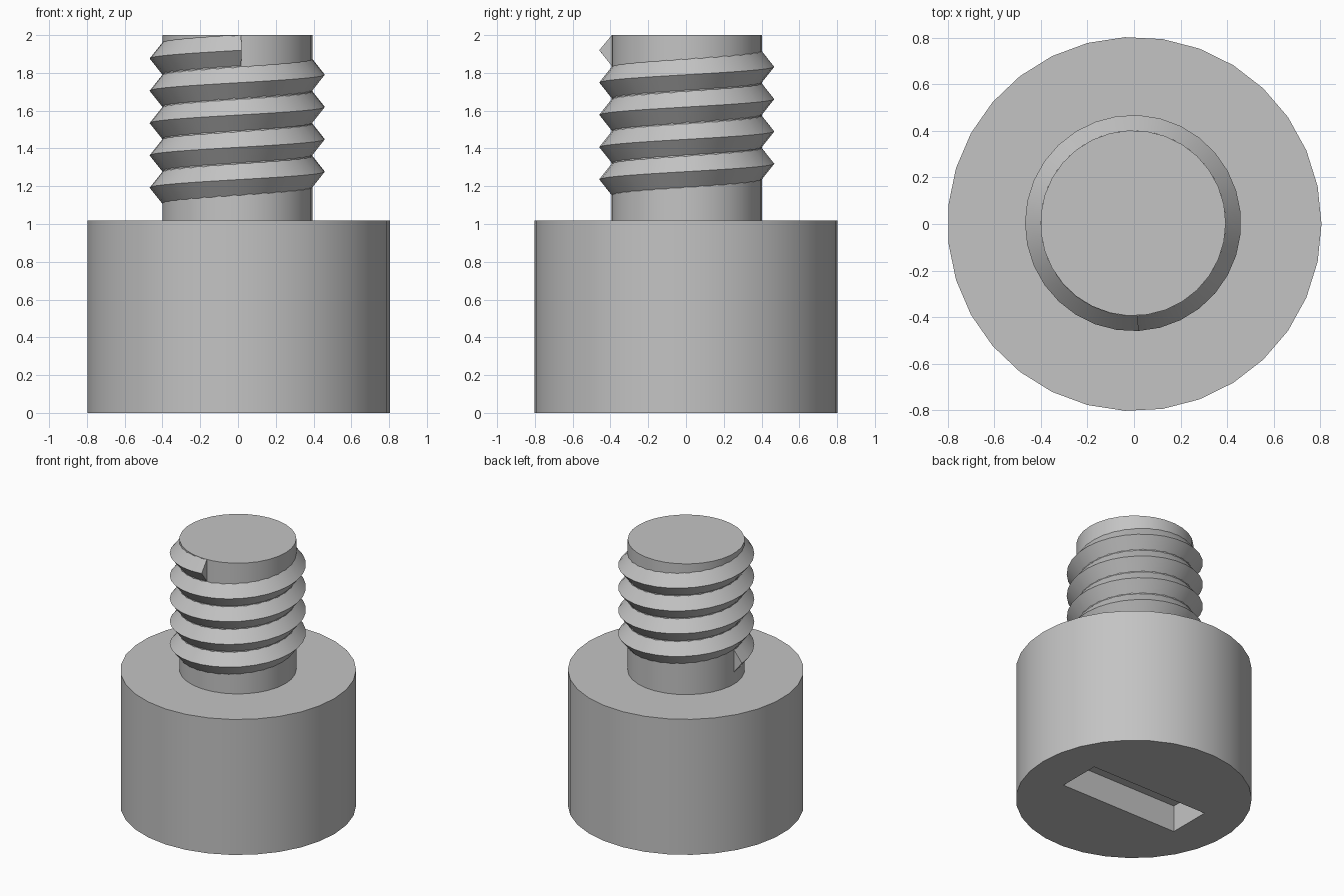
import bpy, bmesh, math
from mathutils import Vector

default = bpy.data.objects.get("Cube")
if default:
    bpy.data.objects.remove(default, do_unlink=True)

SIDES = 31
STEP = math.tau / SIDES
HEAD_TOP = 1.018
TOP = 2.0
SHAFT_CENTRE = Vector((-0.004, 0.004, 0))

steel = bpy.data.materials.new("grey_steel")
grey = (0.55, 0.55, 0.55, 1)
steel.use_nodes = True
steel.diffuse_color = grey
steel.node_tree.nodes["Principled BSDF"].inputs["Base Color"].default_value = grey


def make_object(name, bm):
    """Turn a bmesh into a steel object with outward normals."""
    bmesh.ops.recalc_face_normals(bm, faces=bm.faces)
    mesh = bpy.data.meshes.new(name)
    bm.to_mesh(mesh)
    bm.free()
    mesh.materials.append(steel)
    obj = bpy.data.objects.new(name, mesh)
    bpy.context.collection.objects.link(obj)
    return obj


def activate(obj):
    bpy.ops.object.select_all(action='DESELECT')
    obj.select_set(True)
    bpy.context.view_layer.objects.active = obj


def cylinder(name, radius, low, high, centre):
    """Upright cylinder whose first corner points along +x."""
    bm = bmesh.new()
    ring = [bm.verts.new(centre + Vector((radius * math.cos(i * STEP),
                                          radius * math.sin(i * STEP), low)))
            for i in range(SIDES)]
    base = bm.faces.new(ring)
    cap = bmesh.ops.extrude_face_region(bm, geom=[base], use_keep_orig=True)
    moved = [g for g in cap["geom"] if isinstance(g, bmesh.types.BMVert)]
    bmesh.ops.translate(bm, verts=moved, vec=(0, 0, high - low))
    return make_object(name, bm)


def thread(name, root, crest, half, pitch, start_z, steps):
    """Triangular ridge swept along a right-handed helix from the -x side."""
    bm = bmesh.new()
    rings = []
    for i in range(steps + 1):
        angle = math.pi + i * STEP
        out = Vector((math.cos(angle), math.sin(angle), 0))
        z = start_z + pitch * i / SIDES
        rings.append([bm.verts.new(SHAFT_CENTRE + out * r + Vector((0, 0, min(z + dz, TOP))))
                      for r, dz in ((root, -half), (crest, 0), (root, half))])
    for a, b in zip(rings, rings[1:]):
        for j in range(3):
            k = (j + 1) % 3
            bm.faces.new((a[j], b[j], b[k], a[k]))
    bm.faces.new(rings[0])
    bm.faces.new(rings[-1])
    return make_object(name, bm)


# Head with a straight driver slot cut in its underside
head = cylinder("head", 0.803, 0, HEAD_TOP, Vector((0.002, 0, 0)))
bm = bmesh.new()
bmesh.ops.create_cube(bm, size=1)
bmesh.ops.scale(bm, vec=(0.98, 0.325, 0.4), verts=bm.verts)
cutter = make_object("slot_cutter", bm)
cutter.hide_render = True
slot = head.modifiers.new("slot", 'BOOLEAN')
slot.operation = 'DIFFERENCE'
slot.solver = 'EXACT'
slot.object = cutter
activate(head)
bpy.ops.object.modifier_apply(modifier=slot.name)
bpy.data.objects.remove(cutter, do_unlink=True)

# Shaft and its thread of four and a quarter turns
shaft = cylinder("shaft", 0.398, HEAD_TOP, TOP, SHAFT_CENTRE)
ridge = thread("screw_thread", 0.397, 0.464, 0.084, 0.171, 1.192, 4 * SIDES + 8)

for part in (head, shaft, ridge):
    activate(part)
    bpy.ops.object.shade_smooth_by_angle(angle=math.radians(30))
